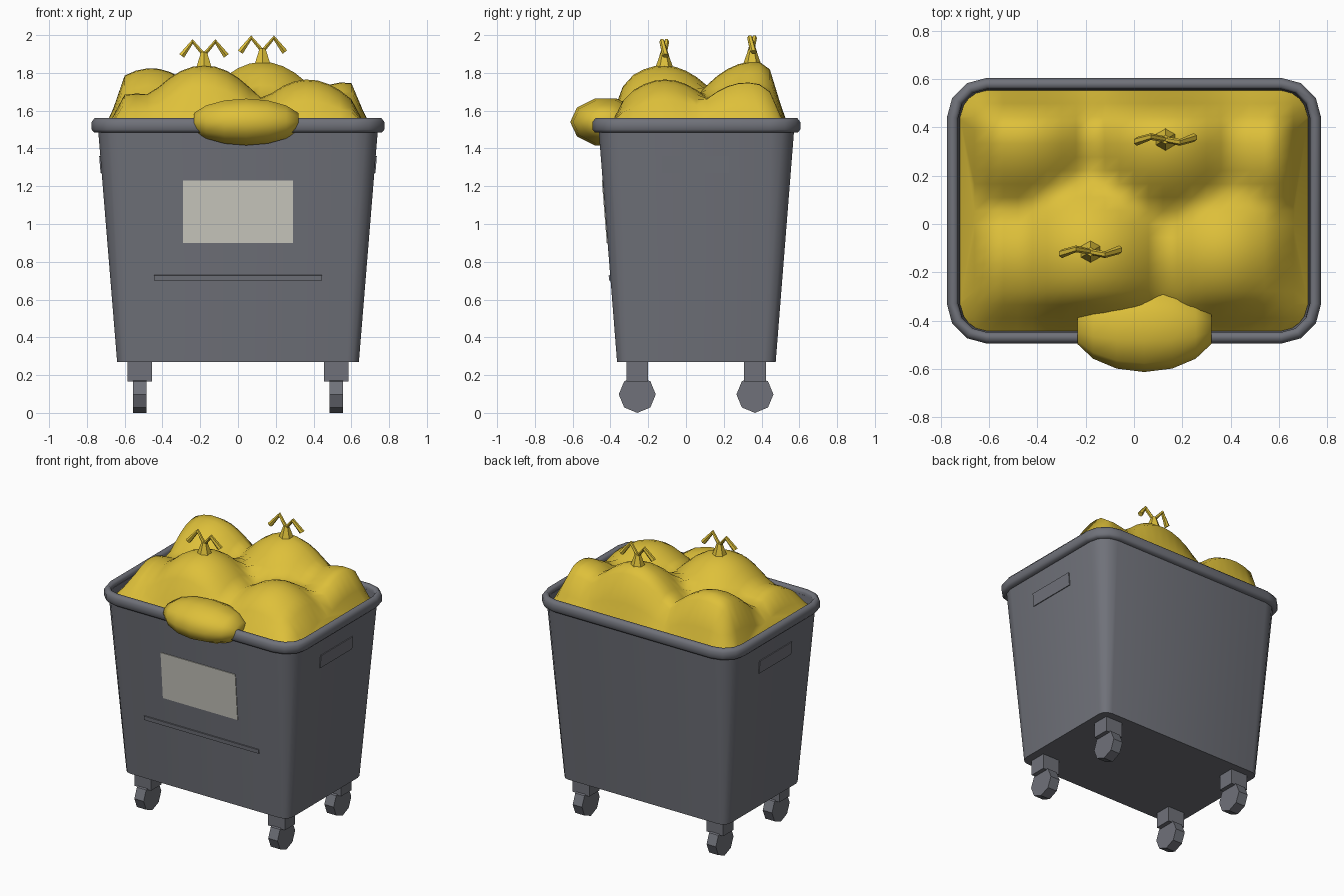
import bpy, bmesh, math
from mathutils import Vector, Matrix

if "Cube" in bpy.data.objects:
    bpy.data.objects.remove(bpy.data.objects["Cube"])

CY = 0.055  # bin centre in y


def material(name, rgb):
    m = bpy.data.materials.new(name)
    m.diffuse_color = (*rgb, 1)
    m.use_nodes = True
    m.node_tree.nodes["Principled BSDF"].inputs["Base Color"].default_value = m.diffuse_color
    return m


GREY = material("grey plastic", (0.16, 0.166, 0.192))
YELLOW = material("yellow bag", (0.73, 0.527, 0.042))
PAPER = material("pale label", (0.60, 0.59, 0.53))


def finish(bm, name, mat, angle=None):
    bmesh.ops.recalc_face_normals(bm, faces=bm.faces)
    me = bpy.data.meshes.new(name)
    bm.to_mesh(me)
    bm.free()
    ob = bpy.data.objects.new(name, me)
    bpy.context.collection.objects.link(ob)
    me.materials.append(mat)
    if angle:
        bpy.ops.object.select_all(action='DESELECT')
        bpy.context.view_layer.objects.active = ob
        ob.select_set(True)
        bpy.ops.object.shade_smooth_by_angle(angle=math.radians(angle))
    return ob


def ring(bm, hx, hy, r, z, seg=3):
    """Rounded rectangle of vertices at height z."""
    out = []
    for q, (sx, sy) in enumerate(((1, 1), (-1, 1), (-1, -1), (1, -1))):
        for i in range(seg + 1):
            a = math.pi / 2 * (q + i / seg)
            out.append(bm.verts.new((sx * (hx - r) + r * math.cos(a),
                                     CY + sy * (hy - r) + r * math.sin(a), z)))
    return out


def bridge(bm, a, b):
    n = len(a)
    for i in range(n):
        bm.faces.new((a[i], a[(i + 1) % n], b[(i + 1) % n], b[i]))


def box(name, mat, x, y, z, size, rot=None):
    bm = bmesh.new()
    bmesh.ops.create_cube(bm, size=1)
    bmesh.ops.scale(bm, vec=size, verts=bm.verts)
    m = Matrix.Translation((x, y, z))
    bmesh.ops.transform(bm, matrix=m @ rot if rot else m, verts=bm.verts)
    return finish(bm, name, mat)


# Tapered hollow bin body
bm = bmesh.new()
rings = [ring(bm, *p) for p in ((0.64, 0.42, 0.06, 0.27), (0.743, 0.52, 0.125, 1.53),
                                (0.725, 0.502, 0.11, 1.53), (0.61, 0.39, 0.05, 0.31))]
for a, b in zip(rings, rings[1:]):
    bridge(bm, a, b)
bm.faces.new(rings[0])
bm.faces.new(rings[-1])
finish(bm, "bin_body", GREY, 40)

# Rounded rim around the top
bm = bmesh.new()
profile = [(0.728, 1.50), (0.735, 1.485), (0.763, 1.485), (0.775, 1.50),
           (0.775, 1.54), (0.76, 1.56), (0.738, 1.56), (0.728, 1.545)]
rings = [ring(bm, h, h - 0.225, h - 0.61, z) for h, z in profile]
for a, b in zip(rings, rings[1:] + rings[:1]):
    bridge(bm, a, b)
finish(bm, "bin_rim", GREY, 60)

# Front label and rib, following the wall slope
slope = 0.1 / 1.26
tilt = math.atan(slope)


def front_y(z):
    return CY - 0.42 - slope * (z - 0.27)


lean = Matrix.Rotation(tilt, 4, 'X')
box("front_label", PAPER, 0, front_y(1.065), 1.065, (0.58, 0.009, 0.33), lean)
box("front_rib", GREY, 0, front_y(0.715), 0.715, (0.89, 0.016, 0.028), lean)

# Side handle plates and casters
for s, side in ((-1, "left"), (1, "right")):
    xw = 0.64 + 0.103 / 1.26 * (1.315 - 0.27)
    box(side + "_handle", GREY, s * xw, 0.05, 1.315, (0.012, 0.355, 0.09),
        Matrix.Rotation(s * tilt, 4, 'Y'))
    for y, end in ((-0.258, "front"), (0.365, "back")):
        box(f"{end}_{side}_bracket", GREY, s * 0.52, y, 0.22, (0.13, 0.115, 0.11))
        bm = bmesh.new()
        bmesh.ops.create_cone(bm, cap_ends=True, segments=8, radius1=0.098,
                              radius2=0.098, depth=0.072)
        bmesh.ops.transform(bm, verts=bm.verts, matrix=Matrix.Translation(
            (s * 0.52, y, 0.098)) @ Matrix.Rotation(math.pi / 2, 4, 'Y'))
        finish(bm, f"{end}_{side}_wheel", GREY, 30)

# Heap of bags: blended domes falling off steeply at the rim
domes = [(-0.18, -0.12, 1.84), (0.13, 0.36, 1.86), (-0.46, 0.38, 1.825),
         (0.37, -0.11, 1.765), (0.56, 0.32, 1.75), (-0.55, -0.12, 1.69)]
HX, HY, R, NX, NY = 0.72, 0.50, 0.12, 24, 18


def heap_point(u, v):
    p = Vector((u * HX, v * HY))
    q = Vector((max(abs(p.x) - HX + R, 0), max(abs(p.y) - HY + R, 0)))
    if q.length > R:  # round the corners
        q = q * (R / q.length)
        p = Vector((math.copysign(HX - R + q.x, u), math.copysign(HY - R + q.y, v)))
    x, y = p.x, p.y + CY
    total = sum(math.exp(45 * (t - 2.0 * ((x - a) ** 2 + (y - b) ** 2) - 1.6))
                for a, b, t in domes)
    h = 1.6 + math.log(total + 1) / 45
    return x, y, 1.48 + (h - 1.48) * (1 - q.length / R)


bm = bmesh.new()
grid = [[bm.verts.new(heap_point(2 * i / NX - 1, 2 * j / NY - 1)) for i in range(NX + 1)]
        for j in range(NY + 1)]
for j in range(NY):
    for i in range(NX):
        bm.faces.new((grid[j][i], grid[j][i + 1], grid[j + 1][i + 1], grid[j + 1][i]))
bmesh.ops.remove_doubles(bm, verts=bm.verts, dist=0.001)
heap = finish(bm, "bag_heap", YELLOW, 80)

# Bag sagging over the front rim, with blunt ends
bm = bmesh.new()
bmesh.ops.create_uvsphere(bm, u_segments=10, v_segments=8, radius=1)
bmesh.ops.rotate(bm, verts=bm.verts, matrix=Matrix.Rotation(math.pi / 2, 3, 'Y'))
for v in bm.verts:
    x = max(-0.278, min(0.278, v.co.x * 0.30))
    v.co = (0.043 + x, -0.425 + v.co.y * 0.188, 1.54 + v.co.z * 0.13)
finish(bm, "overhanging_bag", YELLOW, 60)


def tube(bm, pts, radii, n=6):
    """Hexagonal tube through points in a vertical plane along x."""
    prev = None
    for k, (p, r) in enumerate(zip(pts, radii)):
        d = (pts[min(k + 1, len(pts) - 1)] - pts[max(k - 1, 0)]).normalized()
        side = Vector((0, 1, 0))
        up = d.cross(side).normalized()
        cur = [bm.verts.new(p + r * (math.cos(t) * side + math.sin(t) * up))
               for t in (2 * math.pi * i / n for i in range(n))]
        if prev:
            bridge(bm, prev, cur)
        else:
            bm.faces.new(cur)
        prev = cur
    bm.faces.new(prev)


# Tied knots with two drooping ears each
for name, x, y, z in (("front_knot", -0.18, -0.115, 1.835), ("back_knot", 0.13, 0.35, 1.855)):
    bm = bmesh.new()
    bmesh.ops.create_cone(bm, cap_ends=True, segments=6, radius1=0.05, radius2=0.018,
                          depth=0.09, matrix=Matrix.Translation((x, y, z + 0.03)))
    for s in (-1, 1):
        c = Vector((x, y, z))
        tube(bm, [c + Vector((0, 0, 0.06)), c + Vector((s * 0.06, s * -0.012, 0.131)),
                  c + Vector((s * 0.118, s * 0.008, 0.055))], (0.012, 0.014, 0.018))
    finish(bm, name, YELLOW, 30)
